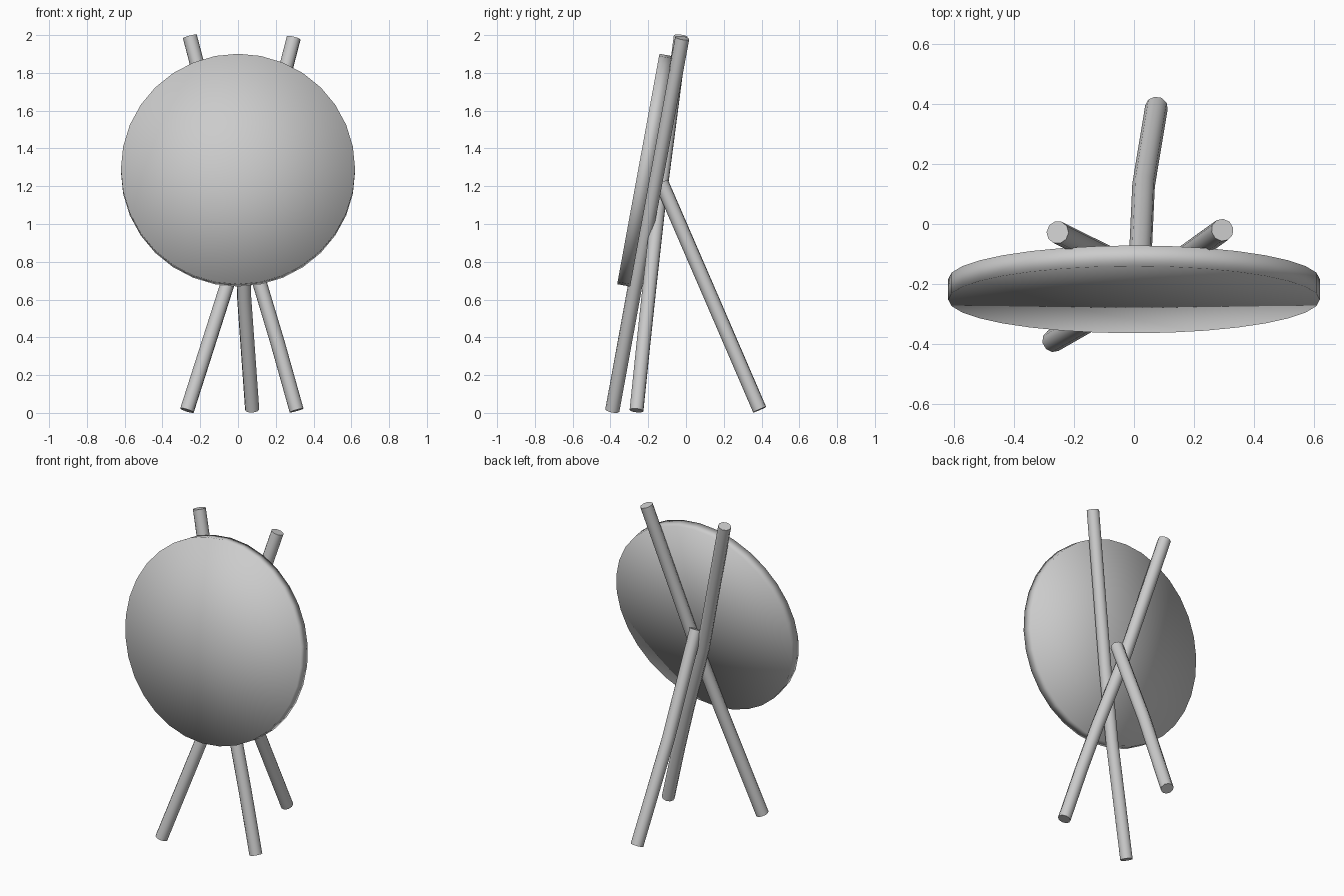
import bpy
from math import radians
from mathutils import Vector

cube = bpy.data.objects.get("Cube")
if cube:
    bpy.data.objects.remove(cube, do_unlink=True)

# Single plain grey finish
grey = bpy.data.materials.new("light_grey")
grey.use_nodes = True
colour = (0.6, 0.6, 0.6, 1)
grey.diffuse_color = colour
grey.node_tree.nodes["Principled BSDF"].inputs["Base Color"].default_value = colour

LEG_RADIUS = 0.038


def make_leg(name, points):
    """Capped round stick that bends gently through the given points."""
    curve = bpy.data.curves.new(name, "CURVE")
    curve.dimensions = "3D"
    curve.bevel_depth = LEG_RADIUS
    curve.bevel_resolution = 3
    curve.use_fill_caps = True
    spline = curve.splines.new("POLY")
    spline.points.add(len(points) - 1)
    for slot, point in zip(spline.points, points):
        slot.co = (*point, 1)
    leg = bpy.data.objects.new(name, curve)
    bpy.context.collection.objects.link(leg)
    # Turn the swept curve into a mesh
    bpy.ops.object.select_all(action="DESELECT")
    leg.select_set(True)
    bpy.context.view_layer.objects.active = leg
    bpy.ops.object.convert(target="MESH")
    leg = bpy.context.object
    leg.data.materials.clear()
    leg.data.materials.append(grey)
    bpy.ops.object.shade_smooth_by_angle(angle=radians(50))
    return leg


# Tilted round panel with softly shaded faces
bpy.ops.mesh.primitive_cylinder_add(
    vertices=32, radius=0.62, depth=0.07, end_fill_type="TRIFAN",
    location=(0, -0.218, 1.285), rotation=(radians(79.6), 0, 0))
panel = bpy.context.object
panel.name = "round_panel"
panel.data.materials.append(grey)
bpy.ops.object.shade_smooth()

# Two long crossing legs that rise above the panel
make_leg("right_front_leg", [
    (-0.27, -0.39, 0.013), (-0.06, -0.27, 0.67),
    (0.065, -0.185, 1.1), (0.295, -0.02, 1.985)])
make_leg("left_front_leg", [
    (0.31, -0.262, 0.013), (0.21, -0.225, 0.37), (0.12, -0.193, 0.67),
    (-0.02, -0.145, 1.1), (-0.255, -0.028, 1.993)])

# Short rear prop leaning against the crossing
make_leg("rear_leg", [
    (0.075, 0.39, 0.017), (0.032, 0.13, 0.62), (0.02, -0.13, 1.22)])
